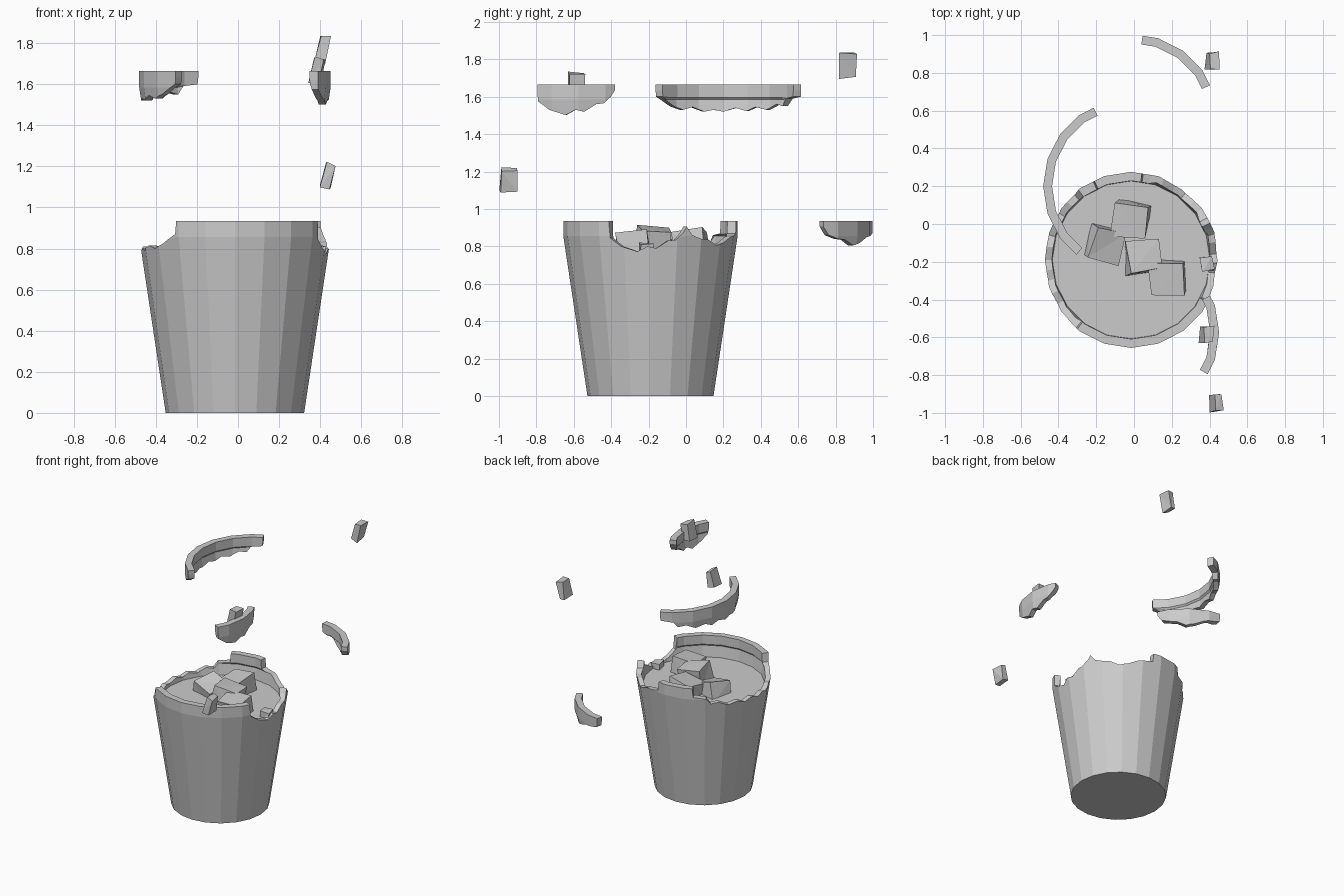
import bpy, bmesh, math, random
from mathutils import Vector, Matrix

if "Cube" in bpy.data.objects:
    bpy.data.objects.remove(bpy.data.objects["Cube"])

random.seed(4)
CX, CY = -0.015, -0.19      # cup axis
SIDES, TOP, BEND = 20, 0.935, 0.855
STEP = 360 / SIDES

# Fracture line around the cup: (angle, height)
BREAK = [(-29, TOP), (-28, 0.845), (-20, 0.80), (-14, 0.785), (-9, 0.772), (-2, 0.80), (4, 0.79),
         (12, 0.83), (17, 0.835), (22, 0.87), (25, 0.905), (29, 0.86), (36, 0.84), (43, 0.835),
         (51, 0.805), (59, 0.82), (68, 0.85), (77, 0.86), (82, 0.87), (83, TOP),
         (115, TOP), (116, 0.87), (127, 0.86), (131, 0.82), (138, 0.83), (147, 0.80), (156, 0.815),
         (163, 0.793), (171, 0.81), (180, 0.79), (187, 0.80), (194, 0.79), (203, 0.815),
         (211, 0.80), (219, 0.82), (226, 0.85), (231, 0.87), (232, TOP), (331, TOP)]


def height(a):
    for (a0, h0), (a1, h1) in zip(BREAK, BREAK[1:]):
        if a0 <= a <= a1:
            return h0 + (h1 - h0) * (a - a0) / (a1 - a0)
    return TOP


def point(a, z, inner, lift=(0, 0, 0)):
    r = 0.337 + 0.129 * min(z / BEND, 1)
    if inner:
        r -= 0.047 if z > BEND + 0.001 else 0.036
    d = (a % STEP) - STEP / 2
    r *= math.cos(math.radians(STEP / 2)) / math.cos(math.radians(d))
    t = math.radians(a)
    return Vector((CX + r * math.cos(t), CY + r * math.sin(t), z)) + Vector(lift)


def finish(name, bm):
    bmesh.ops.remove_doubles(bm, verts=bm.verts, dist=0.0008)
    bmesh.ops.recalc_face_normals(bm, faces=bm.faces)
    me = bpy.data.meshes.new(name)
    bm.to_mesh(me)
    bm.free()
    ob = bpy.data.objects.new(name, me)
    bpy.context.collection.objects.link(ob)
    return ob


def angles(a0, a1):
    s = {a0, a1} | {a for a, _ in BREAK if a0 < a < a1}
    s |= {k * STEP for k in range(-3, 21) if a0 < k * STEP < a1}
    return sorted(s)


def wall(name, a0, a1, lift=None):
    """Whole cup body when lift is None, otherwise a broken-off rim shard."""
    bm = bmesh.new()
    cup = lift is None
    off = lift or (0, 0, 0)
    cols = []
    for a in angles(a0, a1):
        h = height(a)
        if cup:
            lo_o, lo_i, hi_o, hi_i = 0, 0.04, h, h
        else:
            lo_o, lo_i, hi_o, hi_i = h, h, TOP, TOP
        prof = [(lo_o, 0), (min(max(BEND, lo_o), hi_o), 0), (hi_o, 0), (hi_i, 1),
                (min(max(BEND + 0.012, lo_i), hi_i), 1), (min(max(BEND, lo_i), hi_i), 1), (lo_i, 1)]
        cols.append([bm.verts.new(point(a, z, i, off)) for z, i in prof])
    if cup:
        cols.pop()
    n, m = len(cols), len(cols[0])
    for k in range(n if cup else n - 1):
        c, d = cols[k], cols[(k + 1) % n]
        for j in range(m - 1 if cup else m):
            q = (j + 1) % m
            bm.faces.new((c[j], d[j], d[q], c[q]))
    if cup:
        bm.faces.new([c[0] for c in cols])
        bm.faces.new([c[-1] for c in cols])
    else:
        bm.faces.new(cols[0])
        bm.faces.new(cols[-1])
    return finish(name, bm)


def block(name, loc, size, rot, jitter):
    """Rough, slightly irregular box."""
    bm = bmesh.new()
    bmesh.ops.create_cube(bm, size=1)
    for v in bm.verts:
        v.co = Vector([c * s + random.uniform(-jitter, jitter) for c, s in zip(v.co, size)])
    m = Matrix.Translation(loc)
    for ang, ax in zip(rot, "XYZ"):
        m = m @ Matrix.Rotation(math.radians(ang), 4, ax)
    bm.transform(m)
    bmesh.ops.triangulate(bm, faces=bm.faces)
    return finish(name, bm)


# Cup with broken rim
wall("cup", -29, 331)

# Flying rim shards
wall("rim_shard_right", -28.5, 25, (0, -0.385, 0.73))
wall("rim_shard_back", 25, 82.5, (0, 0.73, 0))
wall("rim_shard_left", 115.5, 231.5, (0, 0.39, 0.73))

# Liquid surface
bm = bmesh.new()
bmesh.ops.create_circle(bm, cap_ends=True, segments=SIDES, radius=0.428)
bm.transform(Matrix.Translation((CX, CY, 0.772)) @ Matrix.Rotation(0, 4, "Z"))
finish("liquid", bm)

# Ice cubes
for i, (loc, rot) in enumerate([((-0.015, 0.025, 0.79), (8, -6, -8)),
                                ((-0.16, -0.10, 0.775), (14, 12, -18)),
                                ((0.045, -0.175, 0.815), (-6, 8, 8)),
                                ((0.18, -0.285, 0.795), (8, -8, 4))]):
    block(f"ice_cube_{i + 1}", loc, (0.17, 0.17, 0.17), rot, 0.012)

# Small chips, three in the air and one on the broken edge
for i, (loc, size, rot) in enumerate([((0.415, 0.865, 1.77), (0.045, 0.085, 0.13), (0, 13, 0)),
                                      ((0.385, -0.585, 1.665), (0.05, 0.085, 0.12), (0, 13, 0)),
                                      ((0.435, -0.95, 1.155), (0.045, 0.085, 0.12), (0, 13, 0)),
                                      ((0.385, -0.215, 0.785), (0.06, 0.07, 0.06), (0, 10, 8))]):
    block(f"chip_{i + 1}", loc, size, rot, 0.007)
